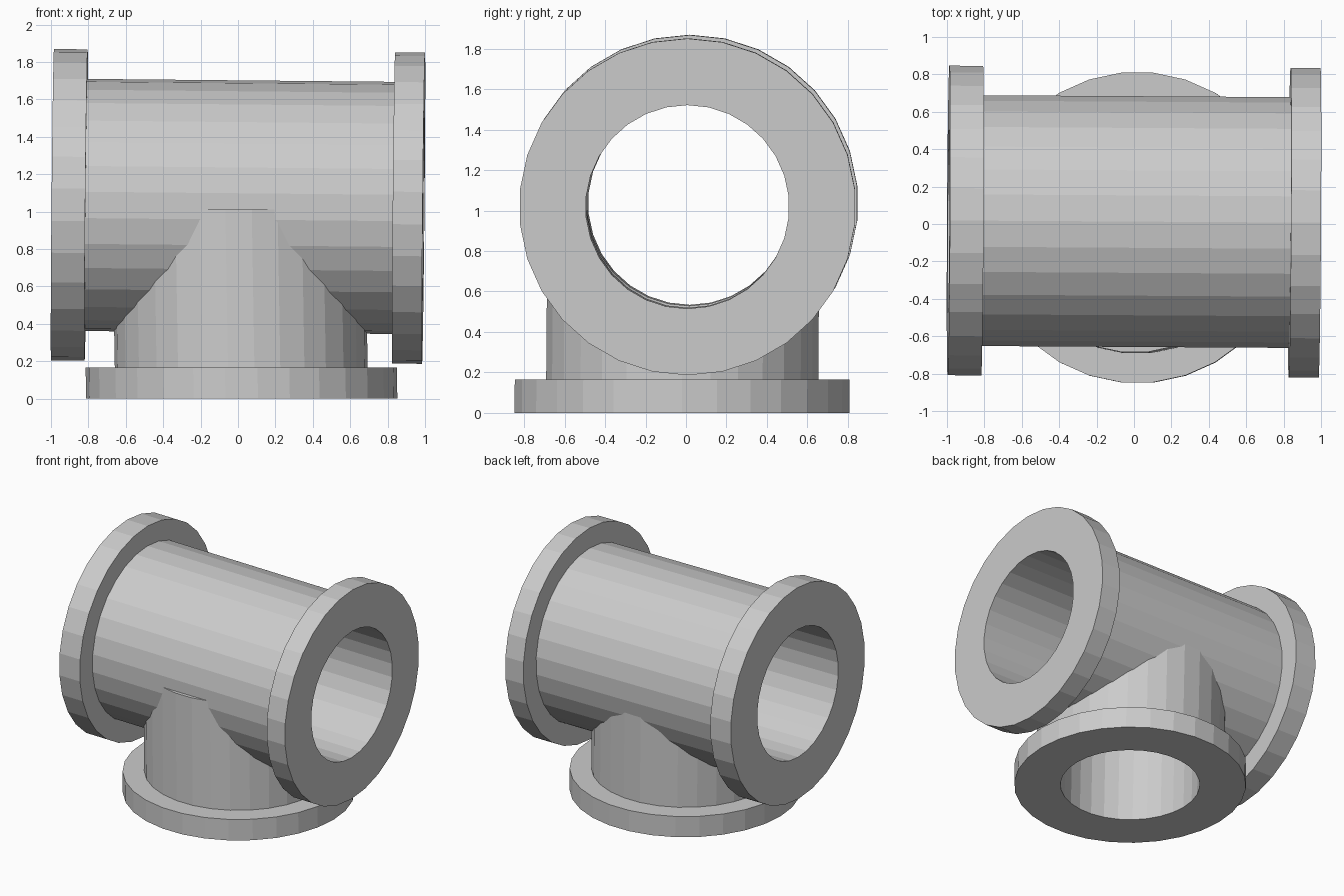
import bpy, bmesh, math
from mathutils import Vector

if "Cube" in bpy.data.objects:
    bpy.data.objects.remove(bpy.data.objects["Cube"])

SIDES = 30


def turned(name, start, end, profile, flat=False):
    """Solid of stacked rings; profile = (distance along axis, radius)."""
    start, end = Vector(start), Vector(end)
    axis = (end - start).normalized()
    normal = Vector((0, 0, 1)) if flat else axis
    ref = Vector((1, 0, 0)) if flat else Vector((0, 0, 1))
    u = (ref - normal * ref.dot(normal)).normalized()
    v = normal.cross(u)
    bm = bmesh.new()
    rings = []
    for d, r in profile:
        c = start + axis * d
        rings.append([bm.verts.new(c + (u * math.cos(a) + v * math.sin(a)) * r)
                      for a in (2 * math.pi * i / SIDES for i in range(SIDES))])
    for lo, hi in zip(rings, rings[1:]):
        for i in range(SIDES):
            j = (i + 1) % SIDES
            bm.faces.new((lo[i], lo[j], hi[j], hi[i]))
    bm.faces.new(rings[0][::-1])
    bm.faces.new(rings[-1])
    bmesh.ops.recalc_face_normals(bm, faces=bm.faces)
    me = bpy.data.meshes.new(name)
    bm.to_mesh(me)
    bm.free()
    ob = bpy.data.objects.new(name, me)
    bpy.context.collection.objects.link(ob)
    return ob


def combine(target, other, operation):
    mod = target.modifiers.new(operation.lower(), 'BOOLEAN')
    mod.operation = operation
    mod.solver = 'EXACT'
    mod.object = other
    bpy.context.view_layer.objects.active = target
    bpy.ops.object.modifier_apply(modifier=mod.name)
    bpy.data.objects.remove(other, do_unlink=True)


# Slightly tilted run and branch axes
run = ((-0.992, 0.019, 1.037), (0.992, 0.007, 1.018))
branch = ((0.02, -0.02, 0), (0.003, -0.012, 1.01))
length = (Vector(run[1]) - Vector(run[0])).length

# Outer bodies with their flanges
tee = turned("pipe_tee", *run, [
    (0, 0.832), (0.18, 0.832), (0.18, 0.674),
    (length - 0.16, 0.674), (length - 0.16, 0.832), (length, 0.832)])
leg = turned("branch_pipe", *branch, [
    (0, 0.832), (0.165, 0.832), (0.165, 0.676), (1.01, 0.676)], flat=True)
combine(tee, leg, 'UNION')

# Bores through the run and up the branch
combine(tee, turned("run_bore", *run, [(-0.1, 0.503), (length + 0.1, 0.503)]), 'DIFFERENCE')
combine(tee, turned("branch_bore", *branch, [(-0.1, 0.5), (1.0, 0.5)], flat=True), 'DIFFERENCE')
